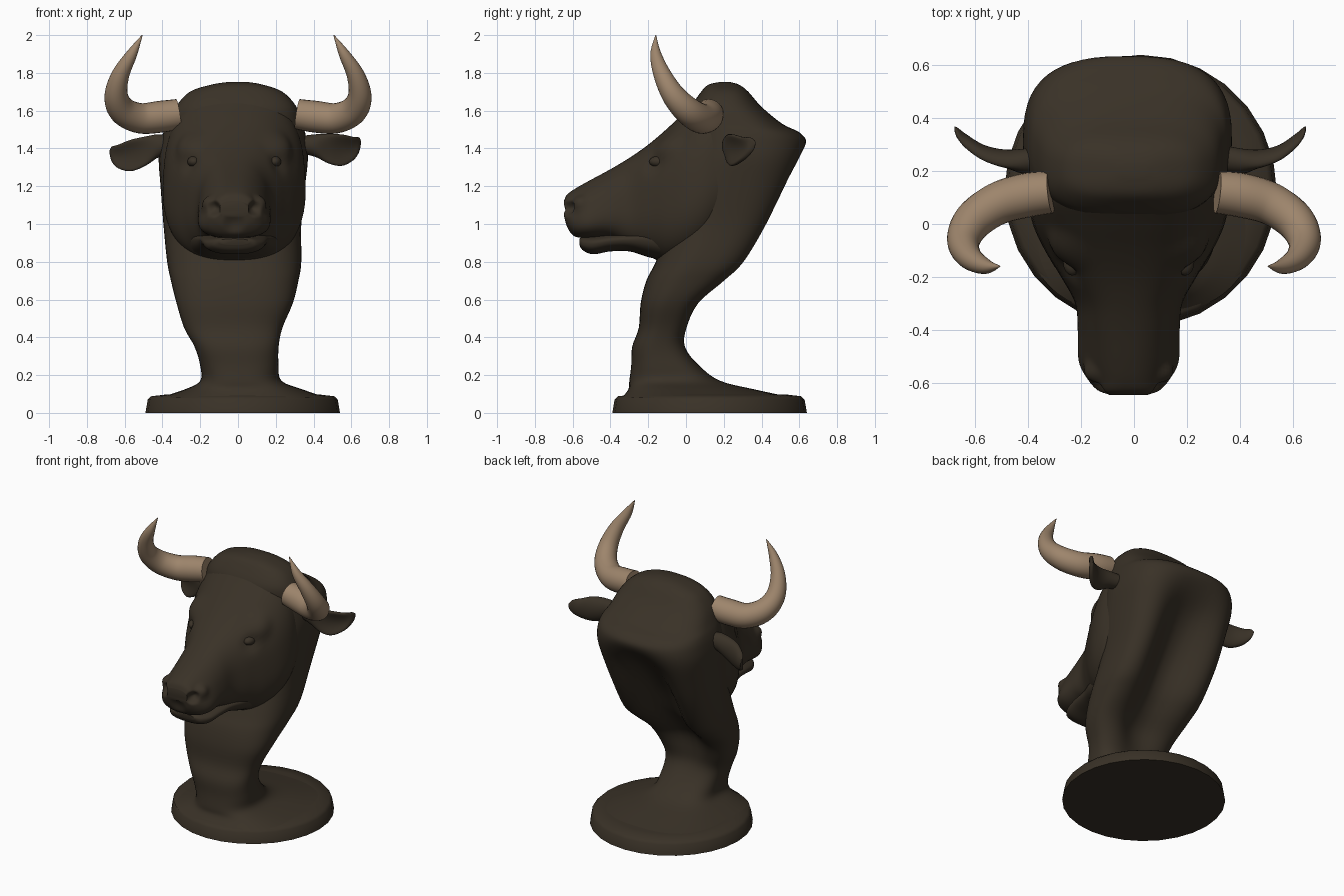
import bpy, bmesh, math
from mathutils import Vector


def material(name, rgb):
    m = bpy.data.materials.new(name)
    m.diffuse_color = (*rgb, 1)
    return m


HIDE = material("dark brown hide", (0.041, 0.031, 0.020))
HORN = material("tan horn", (0.34, 0.235, 0.15))


def spline(rows, steps):
    """Catmull-Rom interpolation through rows of numbers."""
    out = []
    for i in range(len(rows) - 1):
        a, b, c, d = (rows[max(0, min(len(rows) - 1, i + k))] for k in (-1, 0, 1, 2))
        for s in range(steps):
            t = s / steps
            out.append([0.5 * (2 * q + (r - p) * t + (2 * p - 5 * q + 4 * r - w) * t * t
                               + (3 * q - p - 3 * r + w) * t ** 3)
                        for p, q, r, w in zip(a, b, c, d)])
    out.append(list(rows[-1]))
    return out


def unit_ring(count, n):
    """Superellipse outline; a higher n is squarer."""
    pts = []
    for i in range(count):
        a = 2 * math.pi * i / count
        c, s = math.cos(a), math.sin(a)
        pts.append((math.copysign(abs(c) ** (2 / n), c), math.copysign(abs(s) ** (2 / n), s)))
    return pts


def loft(name, rings, mat, angle=50, dents=()):
    bm = bmesh.new()
    vs = [[bm.verts.new(p) for p in ring] for ring in rings]
    k = len(vs[0])
    for r0, r1 in zip(vs, vs[1:]):
        for i in range(k):
            bm.faces.new((r0[i], r0[(i + 1) % k], r1[(i + 1) % k], r1[i]))
    bm.faces.new(vs[0])
    bm.faces.new(vs[-1])
    for centre, radius, push in dents:
        for v in bm.verts:
            d = (v.co - Vector(centre)).length / radius
            if d < 1:
                v.co += Vector(push) * (1 - d * d) ** 2
    bmesh.ops.recalc_face_normals(bm, faces=bm.faces[:])
    me = bpy.data.meshes.new(name)
    bm.to_mesh(me)
    bm.free()
    me.materials.append(mat)
    ob = bpy.data.objects.new(name, me)
    bpy.context.collection.objects.link(ob)
    bpy.ops.object.select_all(action='DESELECT')
    ob.select_set(True)
    bpy.context.view_layer.objects.active = ob
    bpy.ops.object.shade_smooth_by_angle(angle=math.radians(angle))
    return ob


# Round base plate
loft("base_plate", [[(0.025 + r * c, 0.125 + r * s, z) for c, s in unit_ring(28, 2)]
                    for r, z in ((0.515, 0), (0.503, 0.07), (0.485, 0.088), (0.40, 0.098))], HIDE, 60)

# Neck and back of skull: z, front y, back y, left x, right x, depth of hollow back
neck = [(0.08, -0.34, 0.57, -0.42, 0.47, 0),
        (0.125, -0.305, 0.36, -0.28, 0.34, 0),
        (0.17, -0.30, 0.18, -0.20, 0.23, 0),
        (0.25, -0.29, 0.07, -0.20, 0.215, 0),
        (0.35, -0.285, 0.01, -0.23, 0.215, 0.02),
        (0.45, -0.25, 0.03, -0.285, 0.235, 0.05),
        (0.58, -0.24, 0.11, -0.325, 0.29, 0.11),
        (0.70, -0.21, 0.27, -0.355, 0.32, 0.18),
        (0.80, -0.16, 0.385, -0.375, 0.335, 0.22),
        (1.00, -0.08, 0.51, -0.395, 0.335, 0.23),
        (1.20, -0.06, 0.60, -0.41, 0.355, 0.17),
        (1.34, -0.02, 0.637, -0.42, 0.37, 0.06),
        (1.43, 0.00, 0.635, -0.41, 0.365, 0.0),
        (1.485, 0.01, 0.60, -0.395, 0.355, 0),
        (1.53, 0.02, 0.51, -0.375, 0.34, 0),
        (1.62, 0.03, 0.40, -0.33, 0.31, 0),
        (1.70, 0.08, 0.33, -0.255, 0.235, 0),
        (1.738, 0.12, 0.28, -0.14, 0.13, 0),
        (1.752, 0.18, 0.23, -0.05, 0.05, 0)]
rings = []
for z, yf, yb, xl, xr, hollow in spline(neck, 4):
    ring = []
    for c, s in unit_ring(56, 2.7):
        y = (yf + yb) / 2 + (yb - yf) / 2 * s
        if s > 0:
            y -= hollow * math.exp(-(c / 0.52) ** 2)
        ring.append(((xl + xr) / 2 + (xr - xl) / 2 * c, y, z))
    rings.append(ring)
loft("neck", rings, HIDE, 80)


# Head and lower jaw: y, top z, bottom z, half width, narrowing toward the top
def head_rings(rows, n):
    return [[(-0.02 + hw * c * (1 - taper * s), y, (zt + zb) / 2 + (zt - zb) / 2 * s)
             for c, s in unit_ring(72, n)] for y, zt, zb, hw, taper in spline(rows, 6)]


head = [(-0.647, 1.12, 1.04, 0.08, 0.0),
        (-0.63, 1.155, 0.98, 0.115, 0.1),
        (-0.59, 1.185, 0.935, 0.145, 0.24),
        (-0.52, 1.225, 0.925, 0.175, 0.3),
        (-0.40, 1.29, 0.92, 0.185, 0.2),
        (-0.30, 1.35, 0.87, 0.20, 0.1),
        (-0.20, 1.42, 0.83, 0.255, 0.05),
        (-0.10, 1.505, 0.79, 0.315, 0.06),
        (0.00, 1.60, 0.80, 0.36, 0.07),
        (0.10, 1.69, 0.85, 0.375, 0.08),
        (0.20, 1.71, 0.95, 0.36, 0.08)]
dents = [((-0.02, -0.645, 1.0), 0.07, (0, 0.02, 0))]
for s in (-1, 1):
    dents += [((-0.02 + s * 0.10, -0.615, 1.08), 0.05, (-s * 0.03, 0.05, 0)),     # nostril
              ((-0.02 + s * 0.135, -0.56, 1.11), 0.06, (s * 0.02, -0.01, 0.01)),  # nostril rim
              ((-0.02 + s * 0.24, -0.18, 1.32), 0.08, (-s * 0.012, 0.01, 0)),     # eye socket
              ((-0.02 + s * 0.24, -0.10, 1.42), 0.12, (s * 0.03, -0.01, 0.005))]  # brow
loft("head", head_rings(head, 2.6), HIDE, dents=dents)

jaw = [(-0.565, 0.922, 0.89, 0.08, 0),
       (-0.545, 0.932, 0.86, 0.12, 0),
       (-0.49, 0.937, 0.84, 0.155, -0.1),
       (-0.40, 0.95, 0.855, 0.172, -0.1),
       (-0.30, 0.96, 0.855, 0.185, -0.1),
       (-0.20, 0.98, 0.825, 0.22, -0.1),
       (-0.08, 0.98, 0.795, 0.25, -0.1)]
loft("lower_jaw", head_rings(jaw, 2.4), HIDE)

# Horn path: x, y, z, radius
horn = [(0.315, 0.12, 1.582, 0.08), (0.41, 0.108, 1.568, 0.084), (0.52, 0.075, 1.56, 0.08),
        (0.61, 0.01, 1.60, 0.074), (0.645, -0.065, 1.68, 0.062), (0.622, -0.125, 1.79, 0.047),
        (0.562, -0.16, 1.90, 0.029), (0.507, -0.16, 2.0, 0.002)]
# Ear path: x, y, z, half height, half thickness, cupping
ear = [(0.33, 0.25, 1.42, 0.045, 0.05, 0), (0.41, 0.235, 1.415, 0.06, 0.05, 0.005),
       (0.48, 0.23, 1.40, 0.078, 0.052, 0.04), (0.55, 0.25, 1.395, 0.083, 0.05, 0.06),
       (0.61, 0.295, 1.405, 0.062, 0.045, 0.05), (0.64, 0.335, 1.425, 0.04, 0.03, 0.02),
       (0.65, 0.36, 1.437, 0.012, 0.008, 0)]

for side, label in ((1, "right"), (-1, "left")):
    # Curved horn
    path = spline(horn, 6)
    rings = []
    for i, (x, y, z, r) in enumerate(path):
        a, b = path[max(0, i - 1)], path[min(len(path) - 1, i + 1)]
        t = (Vector(b[:3]) - Vector(a[:3])).normalized()
        u = t.cross(Vector((0, 1, 1))).normalized()
        w = t.cross(u)
        pts = [Vector((x, y, z)) + (u * c + w * s) * r for c, s in unit_ring(24, 2)]
        rings.append([(side * p.x, p.y, p.z) for p in pts])
    loft(label + "_horn", rings, HORN)

    # Cupped ear, the left one drooping a little more
    rings = []
    for x, y, z, hh, th, cup in spline(ear, 5):
        droop = max(0, x - 0.42) * (0.25 if side < 0 else 0.03)
        grow = 1 if side > 0 else 1.1
        rings.append([(side * (0.36 + (x - 0.36) * grow),
                       y + th * c + (cup * (1 - s * s) if c < 0 else 0), z - droop + hh * s)
                      for c, s in unit_ring(32, 2)])
    loft(label + "_ear", rings, HIDE, 60)

    # Eyeball, almost flush with the face
    rings = []
    for i in range(1, 14):
        a = math.pi * i / 14
        rings.append([(-0.02 + side * 0.213 + 0.035 * math.sin(a) * c,
                       -0.145 + 0.05 * math.sin(a) * s, 1.33 - 0.03 * math.cos(a))
                      for c, s in unit_ring(20, 2)])
    loft(label + "_eye", rings, HIDE)
